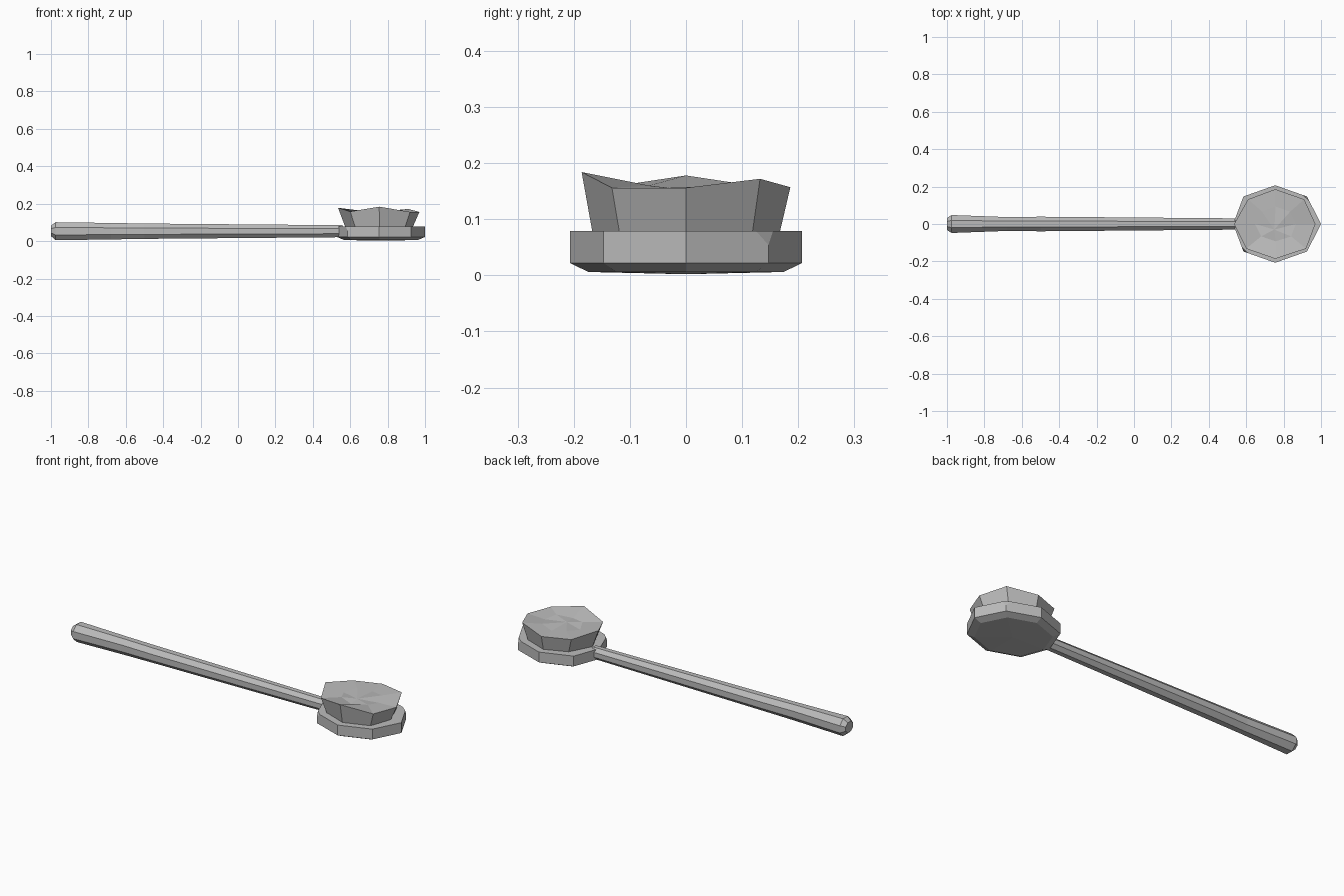
import bpy, bmesh, math
from mathutils import Vector

if "Cube" in bpy.data.objects:
    bpy.data.objects.remove(bpy.data.objects["Cube"], do_unlink=True)

grey = bpy.data.materials.new("plain_grey")
grey.use_nodes = True
COLOUR = (0.5, 0.5, 0.5, 1)
grey.diffuse_color = COLOUR
grey.node_tree.nodes["Principled BSDF"].inputs["Base Color"].default_value = COLOUR


def loft(name, rings, start_tip=None, end_tip=None, chips=()):
    """Skin a list of rings; close each end with a fan to a tip or a flat cap."""
    bm = bmesh.new()
    loops = [[bm.verts.new(p) for p in ring] for ring in rings]
    n = len(loops[0])
    for a, b in zip(loops, loops[1:]):
        for i in range(n):
            j = (i + 1) % n
            bm.faces.new((a[i], a[j], b[j], b[i]))
    for loop, tip in ((loops[0], start_tip), (loops[-1], end_tip)):
        if tip:
            t = bm.verts.new(tip)
            for i in range(n):
                bm.faces.new((loop[i], loop[(i + 1) % n], t))
        else:
            bm.faces.new(loop)
    if chips:
        bmesh.ops.bevel(bm, geom=[loops[-1][i] for i in chips], offset=0.025,
                        affect='VERTICES', segments=1)
    bmesh.ops.recalc_face_normals(bm, faces=bm.faces[:])
    mesh = bpy.data.meshes.new(name)
    bm.to_mesh(mesh)
    bm.free()
    mesh.materials.append(grey)
    obj = bpy.data.objects.new(name, mesh)
    bpy.context.collection.objects.link(obj)
    return obj


# Eight-sided handle, tapering toward the head with a rounded butt
def handle_ring(x, ry, rz, z):
    c = 1 / math.cos(math.pi / 8)
    return [(x, ry * c * math.cos(a), z + rz * c * math.sin(a))
            for a in (math.pi / 8 + i * math.pi / 4 for i in range(8))]


loft("handle", [
    handle_ring(-1.0, 0.032, 0.028, 0.055),
    handle_ring(-0.975, 0.048, 0.048, 0.053),
    handle_ring(-0.68, 0.037, 0.044, 0.053),
    handle_ring(-0.5, 0.039, 0.041, 0.053),
    handle_ring(0.56, 0.03, 0.032, 0.053)])

# Octagonal head plate with a bevelled underside and two chipped corners
plate = [(1.0, 0), (0.925, 0.147), (0.755, 0.207), (0.585, 0.147),
         (0.53, 0), (0.585, -0.147), (0.755, -0.207), (0.925, -0.147)]
centre = Vector((0.76, 0))


def plate_ring(scale, z):
    return [(*(centre + (Vector(p) - centre) * scale), z) for p in plate]


loft("head_plate", [plate_ring(0.84, 0.006), plate_ring(1, 0.022), plate_ring(1, 0.079)],
     start_tip=(0.76, 0, 0.002), chips=(1, 5))

# Flared bristle block with an uneven, slightly dished top
top_rim = [(0.97, 0, 0.156), (0.91, 0.132, 0.172), (0.755, 0.186, 0.157),
           (0.61, 0.132, 0.158), (0.535, 0, 0.178), (0.6, -0.132, 0.158),
           (0.755, -0.186, 0.184), (0.92, -0.132, 0.156)]
base = [(centre.x + (x - centre.x) * 0.82, y * 0.89, 0.07) for x, y, z in top_rim]
middle = [(centre.x + (x - centre.x) * 0.5, y * 0.5, 0.152 + (0.008 if i % 2 else 0))
          for i, (x, y, z) in enumerate(top_rim)]
loft("bristles", [base, top_rim, middle], end_tip=(0.75, -0.03, 0.156))
